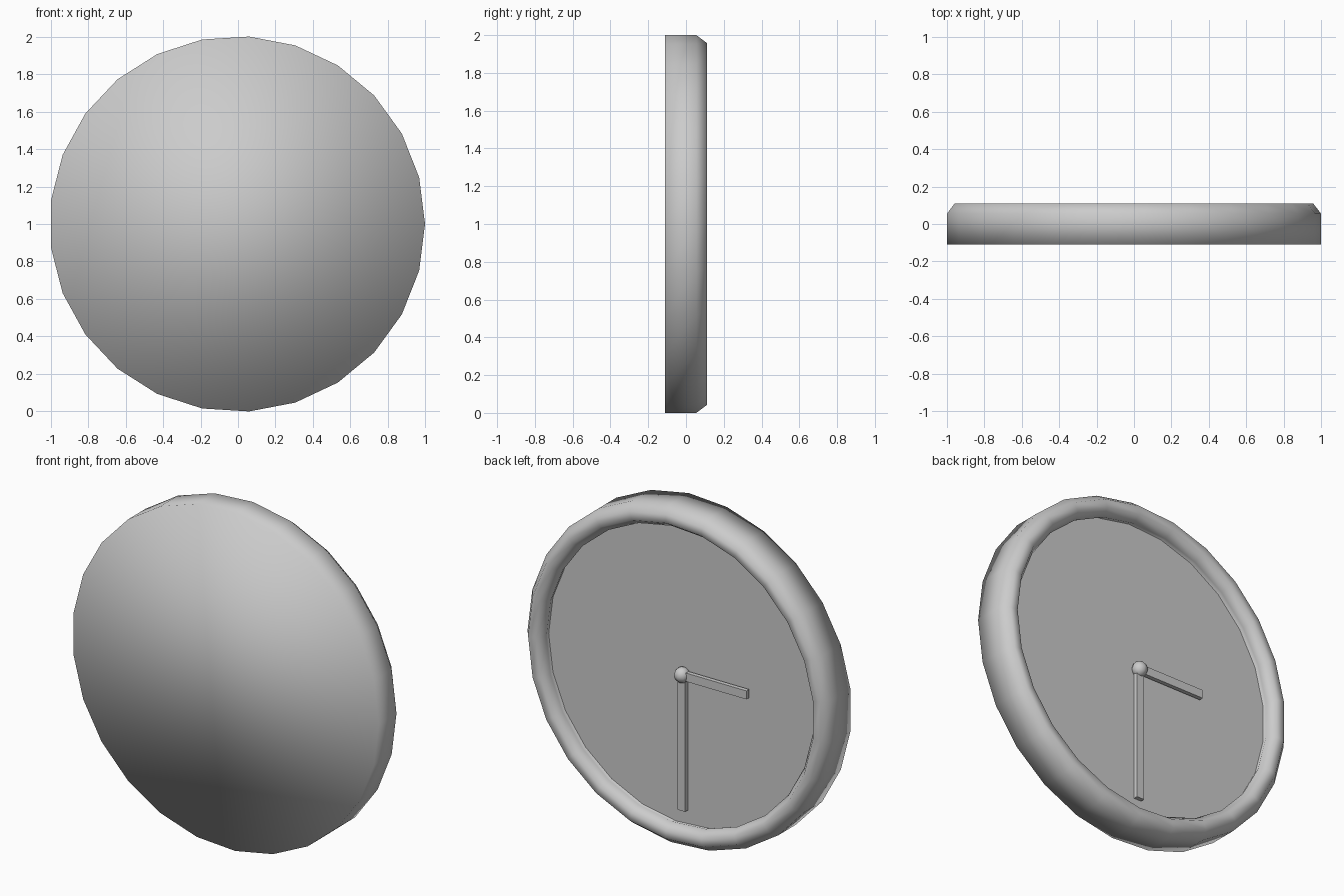
import bpy, bmesh, math
from mathutils import Vector

if "Cube" in bpy.data.objects:
    bpy.data.objects.remove(bpy.data.objects["Cube"])

SIDES = 25
CENTRE = Vector((-0.004, 0, 1))


def finish(name, bm, smooth):
    bmesh.ops.remove_doubles(bm, verts=bm.verts, dist=1e-5)
    bmesh.ops.recalc_face_normals(bm, faces=bm.faces)
    mesh = bpy.data.meshes.new(name)
    bm.to_mesh(mesh)
    bm.free()
    for p in mesh.polygons:
        p.use_smooth = smooth
    ob = bpy.data.objects.new(name, mesh)
    bpy.context.collection.objects.link(ob)
    ob.location = CENTRE
    return ob


def lathe(name, profile, caps, smooth=True):
    """Revolve (radius, y) points about the y axis; cap chosen rings."""
    bm = bmesh.new()
    rings = []
    for r, y in profile:
        rings.append([bm.verts.new((r * math.cos(2 * math.pi * i / SIDES), y,
                                    r * math.sin(2 * math.pi * i / SIDES)))
                      for i in range(SIDES)])
    for a, b in zip(rings, rings[1:]):
        for i in range(SIDES):
            j = (i + 1) % SIDES
            bm.faces.new((a[i], a[j], b[j], b[i]))
    for c in caps:
        bm.faces.new(rings[c])
    return finish(name, bm, smooth)


def box(name, lo, hi):
    bm = bmesh.new()
    bmesh.ops.create_cube(bm, size=1)
    lo, hi = Vector(lo), Vector(hi)
    for v in bm.verts:
        v.co = (lo + hi) / 2 + v.co * (hi - lo)
    return finish(name, bm, False)


# case: flat back, outer wall and rounded rim, closed by the recessed dial
lathe("case", [(1.002, -0.11), (1.002, 0.055), (0.96, 0.11), (0.91, 0.11),
               (0.875, 0.06), (0.89, 0.015)], caps=(0, -1))

# dial sits just proud of the case floor so its edge stays crisp
lathe("dial", [(0.888, 0.02), (0.888, 0.016)], caps=(0, 1), smooth=False)

# hands
box("minute_hand", (-0.025, 0.025, -0.80), (0.025, 0.05, 0))
box("hour_hand", (-0.43, 0.03, -0.025), (0, 0.055, 0.025))

# hub
bm = bmesh.new()
bmesh.ops.create_uvsphere(bm, u_segments=8, v_segments=6, radius=0.045)
for v in bm.verts:
    v.co.y += 0.042
finish("hub", bm, True)
